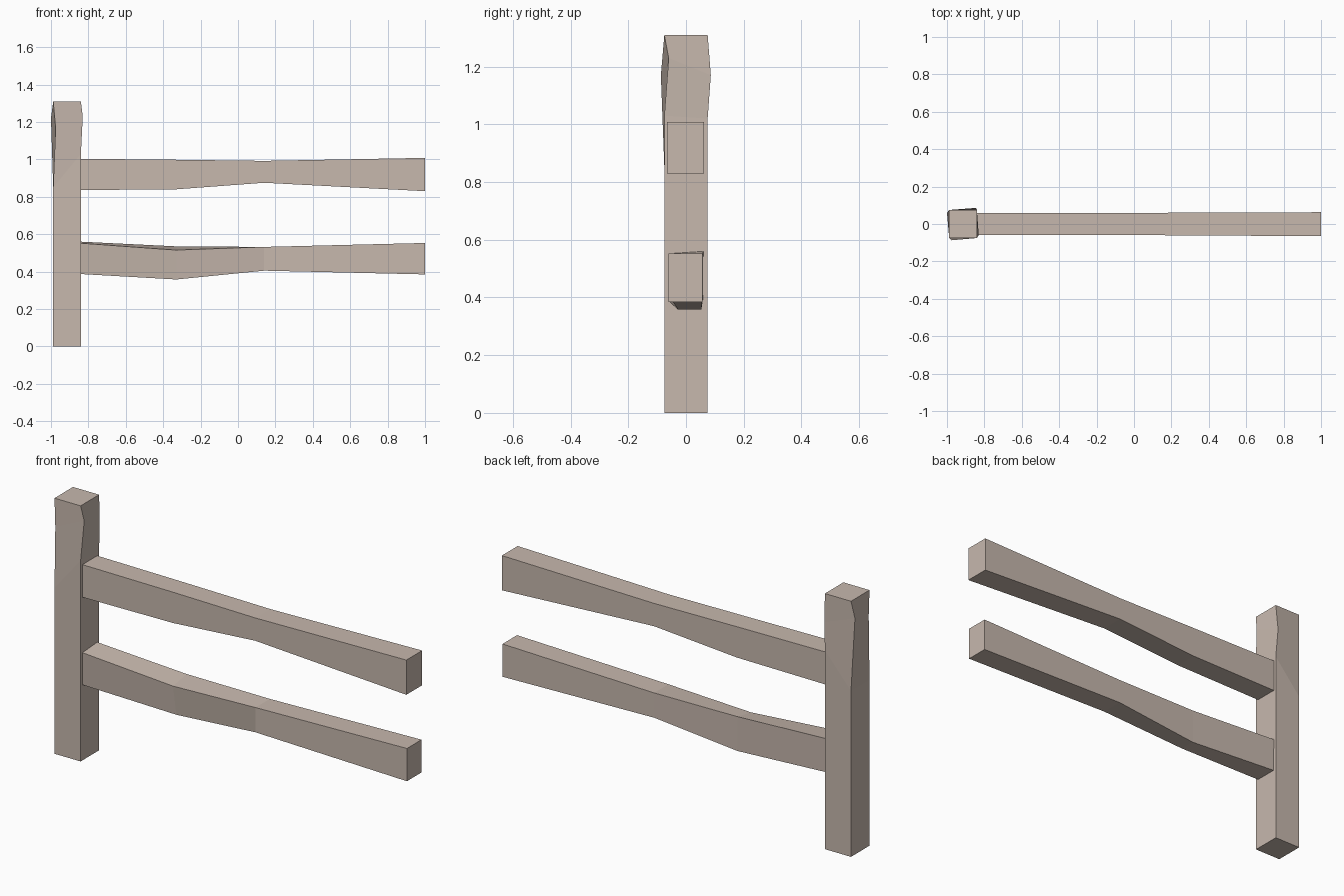
import bpy, bmesh

if "Cube" in bpy.data.objects:
    bpy.data.objects.remove(bpy.data.objects["Cube"])

wood = bpy.data.materials.new("weathered_wood")
wood.diffuse_color = (0.57, 0.48, 0.42, 1)
wood.use_nodes = True
wood.node_tree.nodes["Principled BSDF"].inputs["Base Color"].default_value = wood.diffuse_color


def loft(name, rings):
    """Skin a list of four-cornered rings into a closed, flat-shaded beam."""
    bm = bmesh.new()
    loops = [[bm.verts.new(p) for p in ring] for ring in rings]
    for a, b in zip(loops, loops[1:]):
        for i in range(4):
            j = (i + 1) % 4
            bm.faces.new((a[i], a[j], b[j], b[i]))
    bm.faces.new(loops[0][::-1])
    bm.faces.new(loops[-1])
    bmesh.ops.recalc_face_normals(bm, faces=bm.faces)
    mesh = bpy.data.meshes.new(name)
    bm.to_mesh(mesh)
    bm.free()
    mesh.materials.append(wood)
    obj = bpy.data.objects.new(name, mesh)
    bpy.context.collection.objects.link(obj)
    return obj


def post_ring(heights):
    """Square post section with its own height at each corner."""
    corners = ((-0.988, -0.075), (-0.84, -0.075), (-0.84, 0.075), (-0.988, 0.075))
    return [(x, y, z) for (x, y), z in zip(corners, heights)]


def rail_ring(x, y0, y1, z0, z1):
    return [(x, y0, z0), (x, y1, z0), (x, y1, z1), (x, y0, z1)]


# Post, with a slightly twisted swelling near the top
loft("post", [
    post_ring((0, 0, 0, 0)),
    post_ring((0.85, 1.03, 1.02, 0.85)),
    [(-0.975, -0.087, 1.17), (-0.83, -0.06, 1.23),
     (-0.845, 0.086, 1.17), (-1.0, 0.06, 1.22)],
    post_ring((1.31, 1.31, 1.31, 1.31)),
])

# Upper rail, thinned near the middle
loft("upper_rail", [
    rail_ring(-0.842, -0.06, 0.06, 0.836, 1.003),
    rail_ring(-0.33, -0.058, 0.06, 0.84, 0.998),
    rail_ring(0.14, -0.06, 0.06, 0.875, 0.992),
    rail_ring(1.0, -0.065, 0.063, 0.83, 1.008),
])

# Lower rail, sagging and twisted on the post side
loft("lower_rail", [
    [(-0.842, -0.06, 0.387), (-0.842, 0.058, 0.387),
     (-0.842, 0.06, 0.56), (-0.842, -0.06, 0.552)],
    [(-0.33, -0.028, 0.358), (-0.33, 0.053, 0.358),
     (-0.33, 0.055, 0.535), (-0.33, -0.055, 0.515)],
    rail_ring(0.14, -0.058, 0.058, 0.405, 0.532),
    rail_ring(1.0, -0.06, 0.058, 0.385, 0.553),
])
